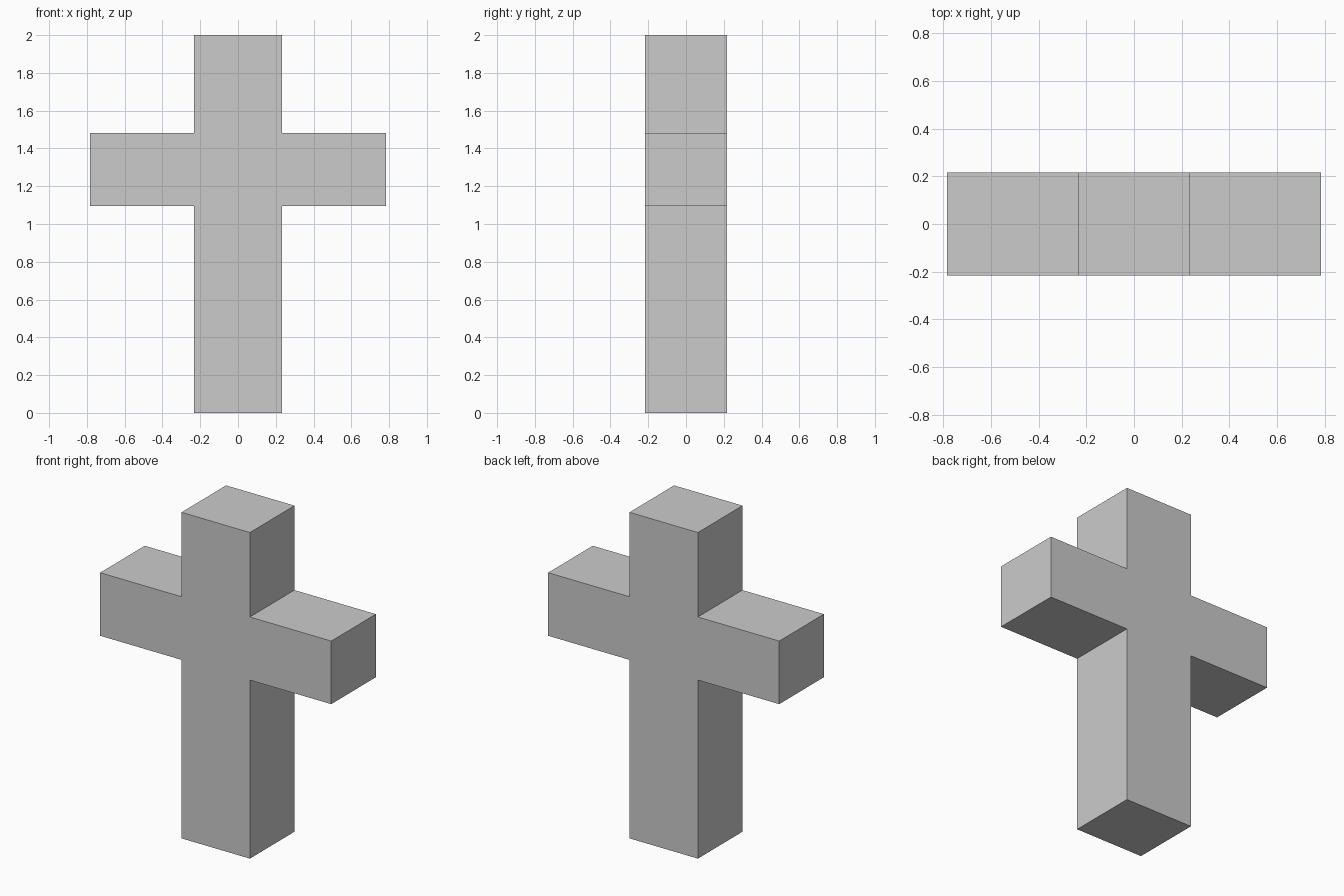
import bpy, bmesh

if "Cube" in bpy.data.objects:
    bpy.data.objects.remove(bpy.data.objects["Cube"])

POST_X, ARM_X, HALF_Y = 0.232, 0.784, 0.216
ARM_LOW, ARM_HIGH, TOP = 1.095, 1.482, 2.0

# Right half of the cross outline (x, z), then mirrored for the left half
half = [(POST_X, 0), (POST_X, ARM_LOW), (ARM_X, ARM_LOW),
        (ARM_X, ARM_HIGH), (POST_X, ARM_HIGH), (POST_X, TOP)]
outline = half + [(-x, z) for x, z in reversed(half)]

# Front face pushed straight back into a solid cross
bm = bmesh.new()
front = bm.faces.new([bm.verts.new((x, -HALF_Y, z)) for x, z in outline])
back = bmesh.ops.extrude_face_region(bm, geom=[front], use_keep_orig=True)
bmesh.ops.translate(bm, vec=(0, 2 * HALF_Y, 0),
                    verts=[v for v in back["geom"] if isinstance(v, bmesh.types.BMVert)])
bmesh.ops.recalc_face_normals(bm, faces=bm.faces)

mesh = bpy.data.meshes.new("cross")
bm.to_mesh(mesh)
bm.free()
bpy.context.collection.objects.link(bpy.data.objects.new("cross", mesh))
